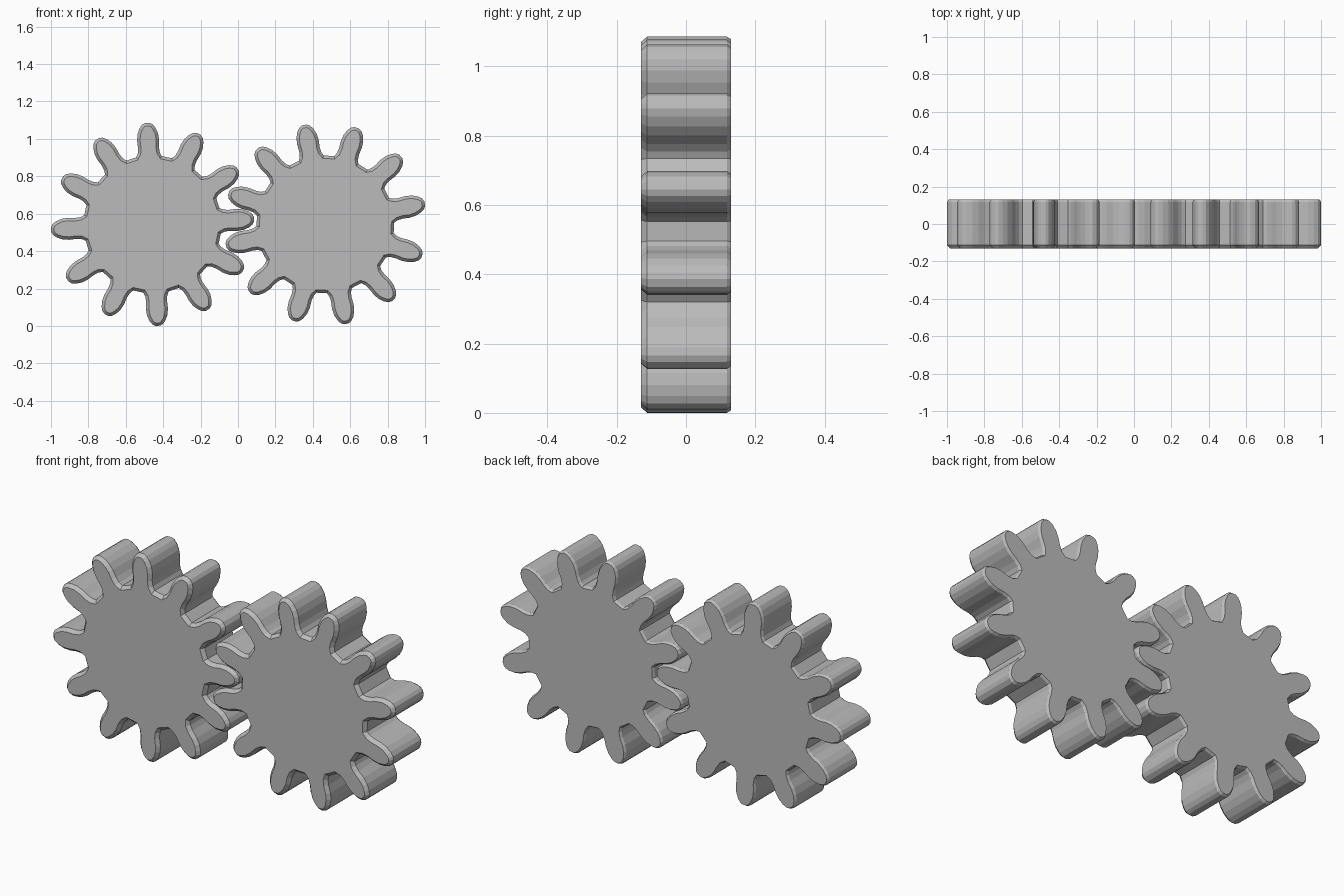
import bpy
import bmesh
from math import cos, sin, radians, pi
from mathutils import Vector

old = bpy.data.objects.get("Cube")
if old:
    bpy.data.objects.remove(old, do_unlink=True)

grey = bpy.data.materials.new("plain grey")
grey.use_nodes = True
colour = (0.5, 0.5, 0.5, 1)
grey.diffuse_color = colour
grey.node_tree.nodes["Principled BSDF"].inputs["Base Color"].default_value = colour

TEETH = 12
# Half a tooth from valley to tip: (radius, half width)
HALF_TOOTH = [(0.362, 0.068), (0.382, 0.059), (0.41, 0.056), (0.45, 0.059),
              (0.485, 0.055), (0.515, 0.043), (0.534, 0.029), (0.543, 0.012)]


def gear_outline(phase):
    """Counter-clockwise outline of the toothed wheel."""
    tooth = [(r, -w) for r, w in HALF_TOOTH] + [(r, w) for r, w in reversed(HALF_TOOTH)]
    points = []
    for i in range(TEETH):
        a = radians(phase) + i * 2 * pi / TEETH
        points += [Vector((r * cos(a) - w * sin(a), r * sin(a) + w * cos(a)))
                   for r, w in tooth]
    return points


def inset(points, amount):
    """Move every outline point inwards to form a chamfer."""
    result = []
    for i, p in enumerate(points):
        t = (points[(i + 1) % len(points)] - points[i - 1]).normalized()
        result.append(p + Vector((-t.y, t.x)) * amount)
    return result


def make_gear(name, x, z, phase):
    outline = gear_outline(phase)
    # Chamfered front, straight flanks, finer chamfer at the back
    layers = [(-0.13, 0.016), (-0.112, 0), (0.118, 0), (0.13, 0.008)]
    bm = bmesh.new()
    rings = [[bm.verts.new((p.x, y, p.y)) for p in inset(outline, d)] for y, d in layers]
    n = len(outline)
    for a, b in zip(rings, rings[1:]):
        for i in range(n):
            j = (i + 1) % n
            bm.faces.new((a[i], a[j], b[j], b[i]))
    bm.faces.new(rings[0])
    bm.faces.new(rings[-1][::-1])
    bmesh.ops.recalc_face_normals(bm, faces=bm.faces)
    mesh = bpy.data.meshes.new(name)
    bm.to_mesh(mesh)
    bm.free()
    mesh.materials.append(grey)
    gear = bpy.data.objects.new(name, mesh)
    gear.location = (x, 0, z)
    bpy.context.collection.objects.link(gear)


# Two meshing wheels side by side
make_gear("right_gear", -0.457, 0.543, 3)
make_gear("left_gear", 0.467, 0.543, 12)
